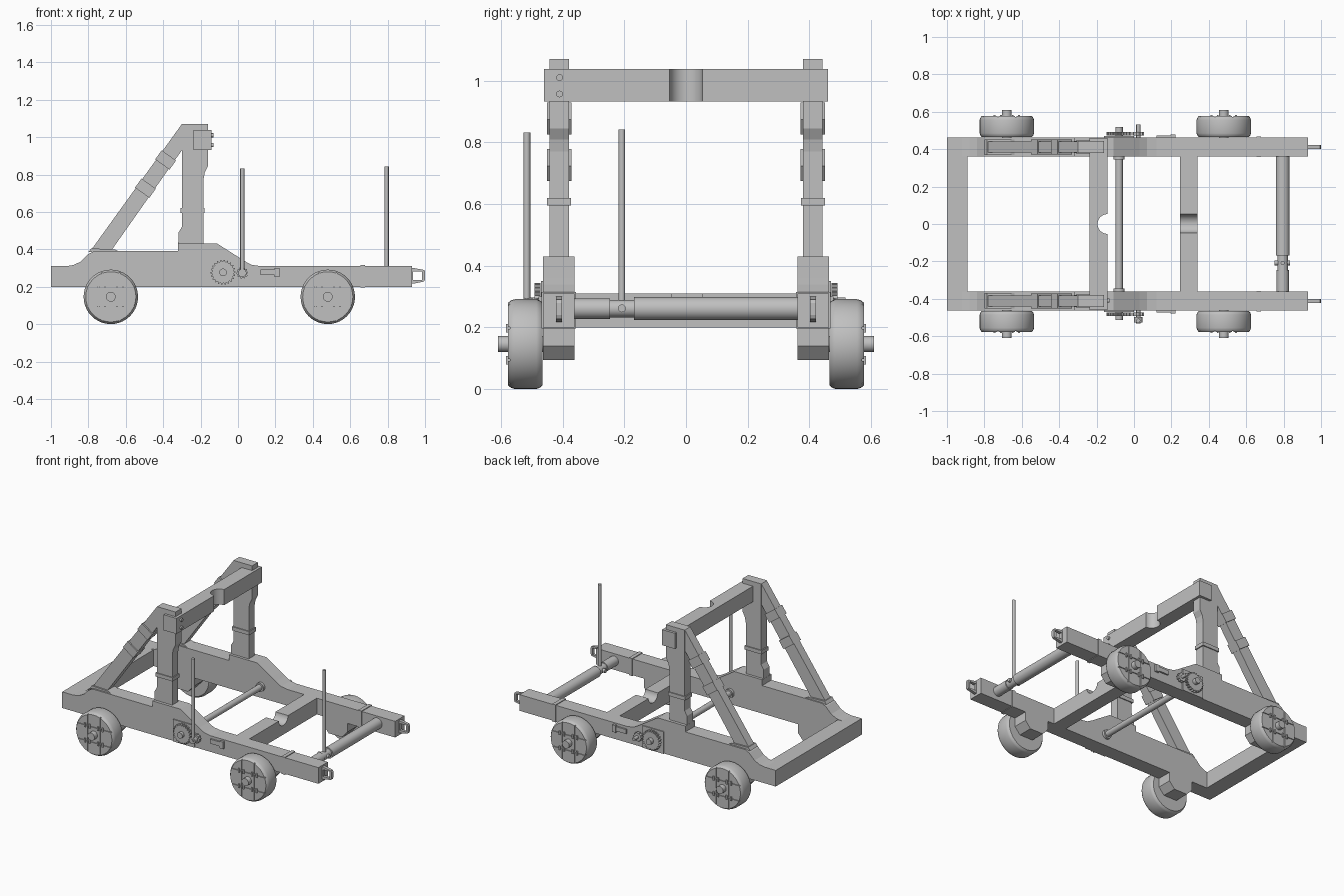
import bpy, bmesh
from math import sin, cos, pi, atan2
from mathutils import Matrix, Vector

if "Cube" in bpy.data.objects:
    bpy.data.objects.remove(bpy.data.objects["Cube"])

GREY = bpy.data.materials.new("plain grey")
GREY.use_nodes = True
GREY.diffuse_color = (0.53, 0.53, 0.53, 1)
GREY.node_tree.nodes["Principled BSDF"].inputs["Base Color"].default_value = (0.53, 0.53, 0.53, 1)


def finish(bm, name, smooth=False):
    bmesh.ops.recalc_face_normals(bm, faces=bm.faces)
    mesh = bpy.data.meshes.new(name)
    bm.to_mesh(mesh)
    bm.free()
    mesh.materials.append(GREY)
    ob = bpy.data.objects.new(name, mesh)
    bpy.context.collection.objects.link(ob)
    if smooth:
        bpy.ops.object.select_all(action="DESELECT")
        ob.select_set(True)
        bpy.context.view_layer.objects.active = ob
        bpy.ops.object.shade_smooth_by_angle(angle=0.6)
    return ob


def prism(name, profile, y0, y1):
    """Extrude an (x, z) outline along y."""
    bm = bmesh.new()
    face = bm.faces.new([bm.verts.new((x, y0, z)) for x, z in profile])
    out = bmesh.ops.extrude_face_region(bm, geom=[face])
    verts = [v for v in out["geom"] if isinstance(v, bmesh.types.BMVert)]
    bmesh.ops.translate(bm, verts=verts, vec=(0, y1 - y0, 0))
    return finish(bm, name)


def box(name, x0, x1, y0, y1, z0, z1):
    return prism(name, [(x0, z0), (x1, z0), (x1, z1), (x0, z1)], y0, y1)


def rod(name, a, b, r, sides=24):
    """Round bar between two points."""
    a, b = Vector(a), Vector(b)
    d = b - a
    turn = Vector((0, 0, 1)).rotation_difference(d).to_matrix().to_4x4()
    bm = bmesh.new()
    bmesh.ops.create_cone(bm, cap_ends=True, segments=sides, radius1=r, radius2=r,
                          depth=d.length, matrix=Matrix.Translation((a + b) / 2) @ turn)
    return finish(bm, name, True)


def lathe(name, cx, cz, profile, sides=40):
    """Revolve (radius, y) points about an axis along y."""
    bm = bmesh.new()
    rings = [[bm.verts.new((cx + r * cos(2 * pi * i / sides), y, cz + r * sin(2 * pi * i / sides)))
              for i in range(sides)] for r, y in profile]
    for p, q in zip(rings, rings[1:]):
        for i in range(sides):
            j = (i + 1) % sides
            bm.faces.new((p[i], p[j], q[j], q[i]))
    bm.faces.new(rings[0])
    bm.faces.new(rings[-1])
    return finish(bm, name, True)


def gear(name, cx, cz, r, teeth, y0, y1):
    pts = []
    for i in range(teeth * 4):
        a = 2 * pi * i / (teeth * 4)
        k = r if i % 4 < 2 else r * 0.86
        pts.append((cx + k * cos(a), cz + k * sin(a)))
    return prism(name, pts, y0, y1)


def cut(ob, cutters):
    for c in cutters:
        c.hide_render = True
        m = ob.modifiers.new("cut", "BOOLEAN")
        m.operation, m.object, m.solver = "DIFFERENCE", c, "EXACT"
        bpy.context.view_layer.objects.active = ob
        bpy.ops.object.modifier_apply(modifier=m.name)
        bpy.data.objects.remove(c)


RAIL = [(-1, 0.2), (0.93, 0.2), (0.93, 0.31), (0.12, 0.31), (0.07, 0.318), (0.03, 0.34),
        (0, 0.36), (-0.11, 0.43), (-0.32, 0.43), (-0.32, 0.39), (-0.77, 0.39), (-0.8, 0.375),
        (-0.84, 0.335), (-0.88, 0.316), (-0.92, 0.31), (-1, 0.31)]
POST = [(-0.32, 0.42), (-0.185, 0.42), (-0.185, 0.77), (-0.178, 0.81), (-0.16, 0.845),
        (-0.16, 1.07), (-0.3, 1.07), (-0.3, 0.52), (-0.318, 0.49)]
BRACE = [(-0.79, 0.39), (-0.68, 0.39), (-0.3, 0.93), (-0.3, 1.07)]
ALONG = Vector((0.582, 0.813))
ACROSS = Vector((-0.813, 0.582))
WHEEL_Z = 0.146

for s, side in ((1, "left"), (-1, "right")):
    # frame rail, post and diagonal brace
    prism(side + "_rail", RAIL, s * 0.362, s * 0.463)
    prism(side + "_post", POST, s * 0.38, s * 0.443)
    prism(side + "_brace", BRACE, s * 0.382, s * 0.441)
    box(side + "_post_band", -0.308, -0.178, s * 0.373, s * 0.45, 0.595, 0.62)
    prism(side + "_brace_foot", [(-0.8, 0.385), (-0.63, 0.385), (-0.66, 0.4), (-0.785, 0.405)],
          s * 0.37, s * 0.452)
    for cx, cz in ((-0.387, 0.878), (-0.495, 0.727)):
        c = Vector((cx, cz))
        prism(side + "_brace_band", [c + ALONG * i * 0.03 + ACROSS * j * 0.047
              for i, j in ((-1, -1), (1, -1), (1, 1), (-1, 1))], s * 0.372, s * 0.451)
    # strap round the front of the rail
    box(side + "_rail_strap", 0.655, 0.68, s * 0.357, s * 0.468, 0.196, 0.315)
    # iron loop on the rail end
    loop = prism(side + "_end_loop", [(0.925, 0.217), (0.94, 0.217), (0.995, 0.228), (1, 0.24),
                 (1, 0.28), (0.995, 0.29), (0.94, 0.3), (0.925, 0.3)], s * 0.402, s * 0.422)
    cut(loop, [box("loop_cutter", 0.936, 0.985, s * 0.39, s * 0.43, 0.236, 0.282)])
    # winch plate, gears and latch
    box(side + "_gear_plate", -0.16, 0, s * 0.45, s * 0.47, 0.2, 0.35)
    gear(side + "_large_gear", -0.08, 0.277, 0.067, 22, s * 0.472, s * 0.492)
    gear(side + "_small_gear", 0.023, 0.274, 0.031, 10, s * 0.472, s * 0.492)
    rod(side + "_small_gear_shaft", (0.023, s * 0.44, 0.274), (0.023, s * 0.533, 0.274), 0.011)
    box(side + "_latch", 0.12, 0.2, s * 0.455, s * 0.474, 0.262, 0.292)
    box(side + "_latch_pin", 0.195, 0.222, s * 0.455, s * 0.478, 0.252, 0.3)
    rod(side + "_winch_collar", (-0.08, s * 0.345, 0.277), (-0.08, s * 0.37, 0.277), 0.03)
    # wheels with axle blocks
    for wx, end in ((-0.68, "rear"), (0.48, "front")):
        name = side + "_" + end
        z = WHEEL_Z
        prism(name + "_axle_block", [(wx - 0.09, 0.21), (wx - 0.09, 0.14), (wx - 0.05, 0.095),
              (wx + 0.05, 0.095), (wx + 0.09, 0.14), (wx + 0.09, 0.21)], s * 0.362, s * 0.463)
        wheel = lathe(name + "_wheel", wx, z, [(0.134, s * 0.465), (0.142, s * 0.475),
                      (0.1455, s * 0.485), (0.1455, s * 0.555), (0.142, s * 0.567), (0.134, s * 0.577)])
        grooves = []
        for k in (-0.052, 0.052):
            grooves.append(box("groove_cutter", wx - 0.2, wx + 0.2, s * 0.571, s * 0.6,
                               z + k - 0.003, z + k + 0.003))
            grooves.append(box("groove_cutter", wx + k * 0.92 - 0.003, wx + k * 0.92 + 0.003,
                               s * 0.571, s * 0.6, z - 0.2, z + 0.2))
            for dx in (-0.066, -0.032, 0.032, 0.066):
                box(name + "_wheel_staple", wx + dx - 0.005, wx + dx + 0.005,
                    s * 0.565, s * 0.584, z + k - 0.014, z + k + 0.014)
        cut(wheel, grooves)
        rod(name + "_axle", (wx, s * 0.45, z), (wx, s * 0.61, z), 0.026)

# cross beams, two with a round notch for the arm
box("rear_beam", -1, -0.89, -0.37, 0.37, 0.2, 0.31)
middle = box("middle_beam", 0.245, 0.34, -0.37, 0.37, 0.2, 0.31)
cut(middle, [rod("notch_cutter", (0.2, 0.003, 0.312), (0.4, 0.003, 0.312), 0.05, 32)])
top = box("top_beam", -0.238, -0.142, -0.46, 0.46, 0.932, 1.038)
cut(top, [rod("notch_cutter", (-0.142, 0, 0.9), (-0.142, 0, 1.1), 0.053, 32)])
for z in (0.957, 1.01):
    rod("top_beam_bolt", (-0.16, -0.41, z), (-0.132, -0.41, z), 0.011, 12)

# winch bar and its lever
rod("winch_bar", (-0.08, -0.513, 0.277), (-0.08, 0.518, 0.277), 0.02)
rod("winch_lever_socket", (0.023, -0.497, 0.274), (0.023, -0.527, 0.274), 0.022)
rod("winch_lever", (0.023, -0.516, 0.274), (0.023, -0.516, 0.832), 0.011, 12)

# front roller with a narrow neck holding the second lever
lathe("front_roller", 0.795, 0.261, [(0.033, -0.37), (0.033, -0.247), (0.028, -0.247),
      (0.028, -0.168), (0.037, -0.168), (0.037, 0.37)], 32)
rod("roller_peg", (0.75, -0.208, 0.262), (0.835, -0.208, 0.262), 0.013, 12)
rod("roller_lever", (0.795, -0.208, 0.262), (0.795, -0.208, 0.842), 0.011, 12)
